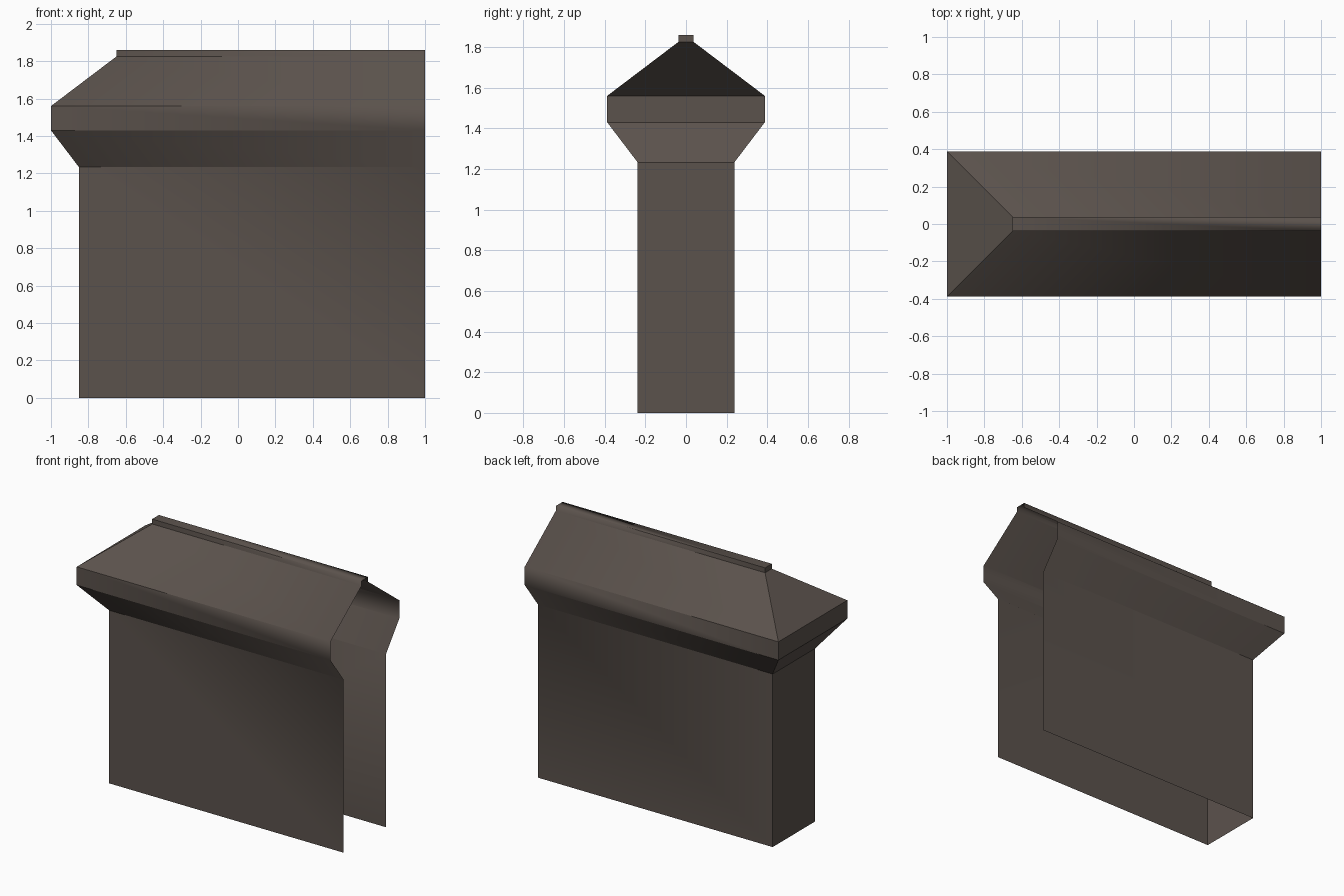
import bpy, bmesh

if "Cube" in bpy.data.objects:
    bpy.data.objects.remove(bpy.data.objects["Cube"])

# One stone colour for the whole wall
stone = bpy.data.materials.new("dark brown stone")
stone.diffuse_color = (0.105, 0.085, 0.073, 1)
stone.use_nodes = True
stone.node_tree.nodes["Principled BSDF"].inputs["Base Color"].default_value = stone.diffuse_color

# Profile levels: (half thickness, x of the closed end, height)
levels = [
    (0.238, -0.85, 0.0),     # wall foot
    (0.238, -0.85, 1.233),   # wall top
    (0.388, -1.0, 1.43),     # flared underside of coping
    (0.388, -1.0, 1.56),     # coping band
    (0.038, -0.65, 1.825),   # hipped slope
    (0.038, -0.65, 1.86),    # ridge strip
]

# Shell is open underneath and at the x = 1 joining end
bm = bmesh.new()
rows = [[bm.verts.new(p) for p in ((1, -h, z), (x, -h, z), (x, h, z), (1, h, z))]
        for h, x, z in levels]
for low, high in zip(rows, rows[1:]):
    for i in range(3):
        bm.faces.new((low[i], high[i], high[i + 1], low[i + 1]))
bm.faces.new((rows[-1][0], rows[-1][3], rows[-1][2], rows[-1][1]))  # ridge top
bm.normal_update()
for f in bm.faces:
    f.smooth = True

mesh = bpy.data.meshes.new("wall_end")
bm.to_mesh(mesh)
bm.free()
mesh.materials.append(stone)

# Crisp shading at the closed end, blended shading at the open end
normals = []
for poly in mesh.polygons:
    for li in poly.loop_indices:
        v = mesh.vertices[mesh.loops[li].vertex_index]
        n = v.normal if v.co.x > 0.99 else poly.normal
        normals.append(n.copy())
mesh.normals_split_custom_set(normals)

wall = bpy.data.objects.new("wall_end", mesh)
bpy.context.collection.objects.link(wall)
